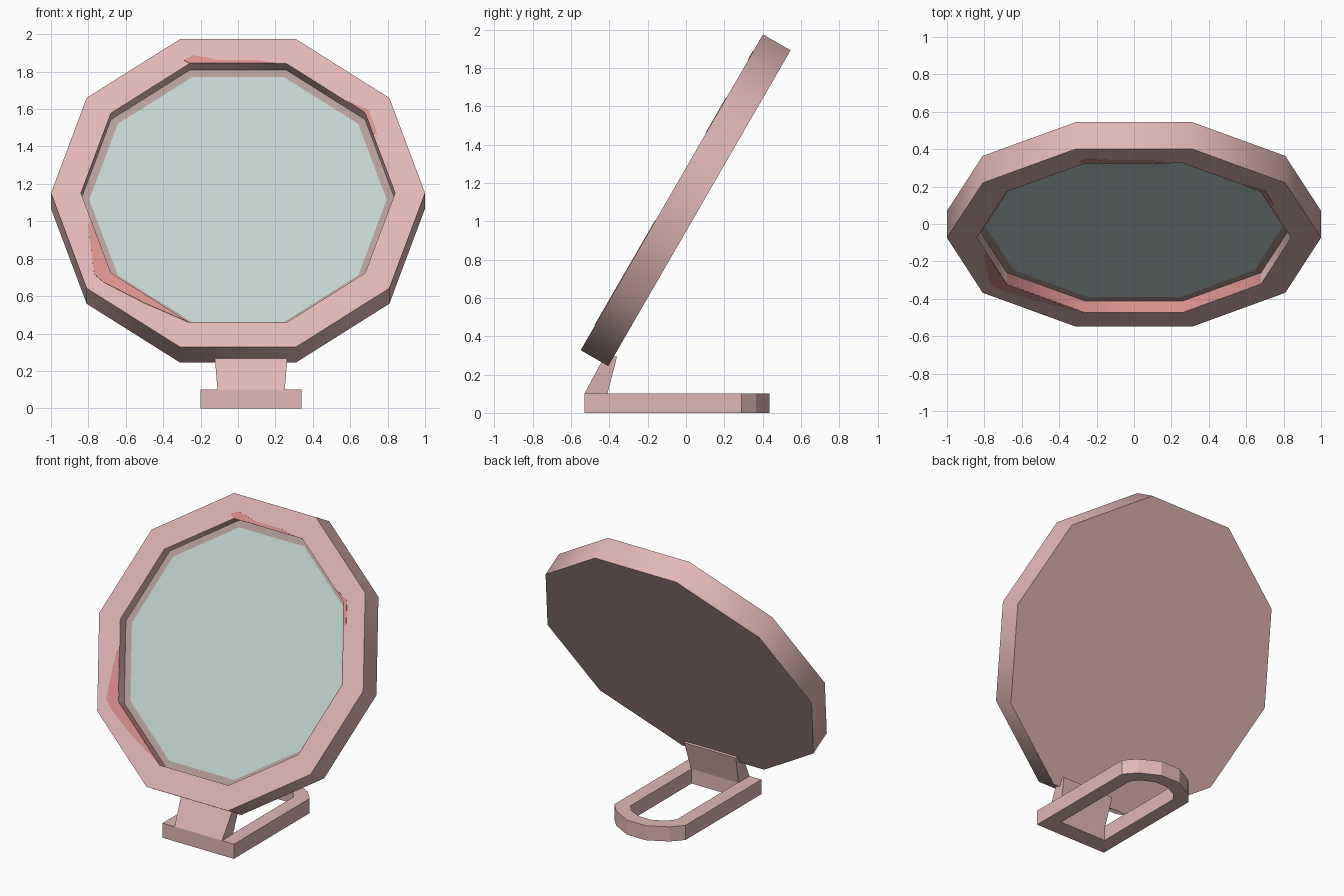
import bpy, bmesh
from math import cos, sin, pi, radians
from mathutils import Matrix

if "Cube" in bpy.data.objects:
    bpy.data.objects.remove(bpy.data.objects["Cube"], do_unlink=True)


def material(name, rgb):
    m = bpy.data.materials.new(name)
    m.use_nodes = True
    m.diffuse_color = (*rgb, 1)
    m.node_tree.nodes["Principled BSDF"].inputs["Base Color"].default_value = (*rgb, 1)
    return m


PINK = material("soft pink", (0.76, 0.47, 0.47))
GLASS = material("pale mirror glass", (0.54, 0.65, 0.63))
TAUPE = material("dusty border", (0.46, 0.34, 0.32))
SALMON = material("salmon wear", (0.68, 0.28, 0.26))


def finish(name, bm, mats, matrix=Matrix()):
    bmesh.ops.recalc_face_normals(bm, faces=bm.faces)
    me = bpy.data.meshes.new(name)
    bm.to_mesh(me)
    bm.free()
    for m in mats:
        me.materials.append(m)
    ob = bpy.data.objects.new(name, me)
    ob.matrix_world = matrix
    bpy.context.collection.objects.link(ob)
    return ob


def bridge(bm, a, b, mat=0):
    n = len(a)
    faces = [bm.faces.new((a[i], a[(i + 1) % n], b[(i + 1) % n], b[i])) for i in range(n)]
    for f in faces:
        f.material_index = mat
    return faces


def prism(name, points, place, low, high, mat, matrix=Matrix()):
    """Extrude a closed outline between two levels."""
    bm = bmesh.new()
    a, b = ([bm.verts.new(place(p, h)) for p in points] for h in (low, high))
    bridge(bm, a, b)
    bm.faces.new(a)
    bm.faces.new(b)
    return finish(name, bm, [mat], matrix)


# Tilted ten-sided frame with recessed glass
THICK, DEPTH = 0.166, 0.07
tilt = Matrix.Translation((0, 0.07, 1.068)) @ Matrix.Rotation(radians(60), 4, "X")
bm = bmesh.new()


def ring(r, w):
    return [bm.verts.new((r * cos(i * pi / 5), r * sin(i * pi / 5), w)) for i in range(10)]


back, front = ring(1, 0), ring(1, THICK)
lip, floor = ring(0.84, THICK), ring(0.84, THICK - DEPTH)
pane = ring(0.795, THICK - DEPTH)
bm.faces.new(back)
bridge(bm, back, front)
bridge(bm, front, lip)
for f in bridge(bm, lip, floor):
    if f.calc_center_median().y < -0.5:  # worn lower walls
        f.material_index = 3
bridge(bm, floor, pane, 2)
bm.faces.new(pane).material_index = 1
frame = finish("mirror_frame", bm, [PINK, GLASS, TAUPE, SALMON], tilt)
bpy.context.view_layer.objects.active = frame
frame.select_set(True)
bpy.ops.object.shade_smooth_by_angle(angle=radians(40))

# Worn patches on the frame front
patches = {
    "wear_lower_side": [(-0.785, -0.17), (-0.80, -0.2), (-0.77, -0.5), (-0.72, -0.55),
                        (-0.5, -0.68), (-0.26, -0.80), (-0.68, -0.494)],
    "wear_top": [(-0.26, 0.80), (-0.29, 0.82), (-0.24, 0.85), (-0.1, 0.82),
                 (0.1, 0.82), (0.2, 0.80)],
    "wear_upper_side": [(0.68, 0.494), (0.58, 0.57), (0.7, 0.51), (0.745, 0.36), (0.725, 0.36)],
}
for name, pts in patches.items():
    prism(name, pts, lambda p, h: (p[0], p[1], h), THICK - 0.002, THICK + 0.003, SALMON, tilt)

# Open base loop with a rounded back end
CX = 0.07


def base_loop(half, y_front, y_side, y_mid, y_end):
    side = [(half, y_front), (half, y_side), (half * 0.75, y_mid), (half * 0.27, y_end)]
    return side + [(-x, y) for x, y in reversed(side)]


bm = bmesh.new()
outer, inner = base_loop(0.27, -0.53, 0.29, 0.365, 0.435), base_loop(0.175, -0.41, 0.25, 0.305, 0.345)
loops = [[bm.verts.new((x + CX, y, z)) for x, y in pts]
         for pts, z in ((outer, 0), (outer, 0.1), (inner, 0.1), (inner, 0))]
for i in range(4):
    bridge(bm, loops[i], loops[(i + 1) % 4])
finish("base_loop", bm, [PINK])

# Leaning neck, slightly wider at the top
neck = [(-0.53, 0.1), (-0.41, 0.1), (-0.36, 0.293), (-0.42, 0.305)]
bm = bmesh.new()
ends = [[bm.verts.new((CX + s * (0.18 + 0.08 * (z - 0.1)), y, z)) for y, z in neck] for s in (-1, 1)]
bridge(bm, *ends)
for e in ends:
    bm.faces.new(e)
finish("neck", bm, [PINK])
